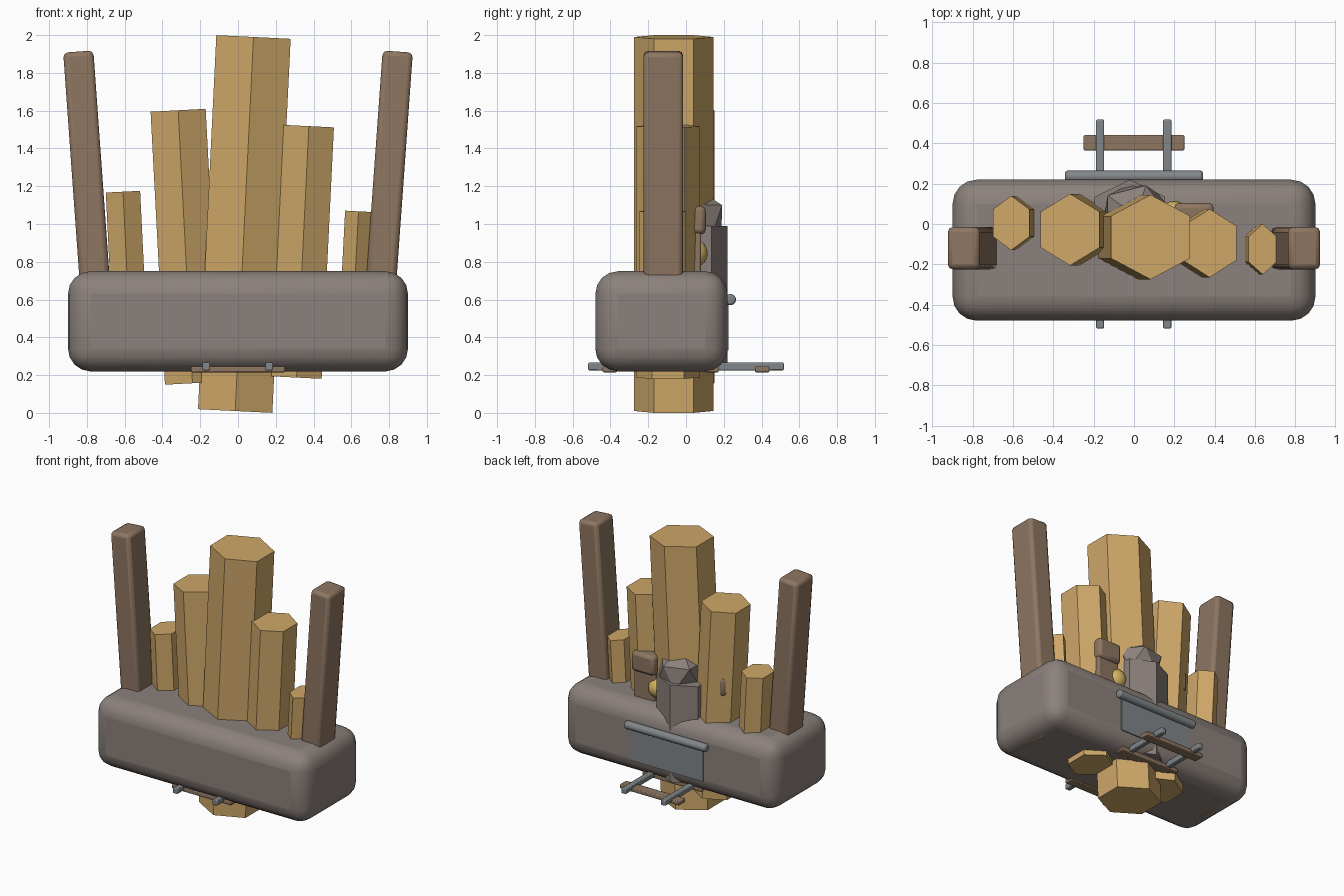
import bpy, bmesh, math, random
from mathutils import Vector

if "Cube" in bpy.data.objects:
    bpy.data.objects.remove(bpy.data.objects["Cube"])

random.seed(4)


def material(name, r, g, b):
    m = bpy.data.materials.new(name)
    m.diffuse_color = (r, g, b, 1)
    m.use_nodes = True
    m.node_tree.nodes["Principled BSDF"].inputs["Base Color"].default_value = m.diffuse_color
    return m


ROCK = material("rock", 0.26, 0.22, 0.20)
AMBER = material("amber", 0.62, 0.39, 0.14)
WOOD = material("wood", 0.27, 0.18, 0.12)
STEEL = material("steel", 0.22, 0.24, 0.25)
GOLD = material("gold", 0.65, 0.45, 0.12)


def finish(name, mat):
    ob = bpy.context.object
    ob.name = name
    ob.data.materials.append(mat)
    return ob


def box(name, lo, hi, mat, bevel=0.0, segments=2, tilt=0.0):
    """Box between two corners, rounded, tilted about y."""
    lo, hi = Vector(lo), Vector(hi)
    bpy.ops.mesh.primitive_cube_add(size=1, location=(lo + hi) / 2)
    ob = finish(name, mat)
    ob.scale = hi - lo
    bpy.ops.object.transform_apply(location=False, rotation=False, scale=True)
    ob.rotation_euler.y = tilt
    if bevel:
        mod = ob.modifiers.new("bevel", "BEVEL")
        mod.width, mod.segments = bevel, segments
        bpy.ops.object.shade_smooth_by_angle(angle=math.radians(35))
    return ob


def hex_column(name, bottom, top, y, radius, half_width, mat):
    """Hexagonal prism between two (x, z) axis points, one edge facing front."""
    b, t = Vector((bottom[0], y, bottom[1])), Vector((top[0], y, top[1]))
    axis = t - b
    bpy.ops.mesh.primitive_cylinder_add(vertices=6, radius=radius,
                                        depth=axis.length, location=(b + t) / 2)
    ob = finish(name, mat)
    ob.scale.x = half_width / (radius * math.cos(math.pi / 6))
    bpy.ops.object.transform_apply(location=False, rotation=False, scale=True)
    ob.rotation_euler.y = math.atan2(axis.x, axis.z)
    return ob


# Main rock bed
box("rock_bed", (-0.9, -0.48, 0.22), (0.9, 0.22, 0.75), ROCK, 0.12, 4)

# Leaning timber posts
for side, s in (("left", -1), ("right", 1)):
    box("post_" + side, (s * 0.785 - 0.08, -0.225, 0.22),
        (s * 0.785 + 0.08, -0.015, 1.915), WOOD, 0.025, 2, s * math.radians(4.1))

# Amber columns: bottom (x, z), top (x, z), y, radius, half width
columns = [
    ((-0.015, 0.01), (0.082, 1.99), -0.065, 0.21, 0.197),
    ((-0.241, 0.157), (-0.317, 1.602), -0.028, 0.178, 0.146),
    ((0.31, 0.187), (0.375, 1.518), -0.095, 0.17, 0.133),
    ((-0.565, 0.28), (-0.609, 1.171), 0.005, 0.135, 0.091),
    ((0.597, 0.28), (0.638, 1.067), -0.125, 0.125, 0.071),
]
for i, c in enumerate(columns):
    hex_column(f"amber_column_{i + 1}", *c, AMBER)

# Stone pillar at the back with a rough boulder on top
hex_column("stone_pillar", (-0.02, 0.25), (-0.02, 0.99), 0.05, 0.17, 0.175, ROCK)
bpy.ops.mesh.primitive_ico_sphere_add(subdivisions=1, radius=0.19,
                                      location=(0.01, 0.04, 1.02))
boulder = finish("boulder", ROCK)
for v in boulder.data.vertices:
    v.co *= random.uniform(0.9, 1.06)

# Steel plate with a round handle bar
box("back_plate", (-0.3, 0.19, 0.33), (0.3, 0.226, 0.6), STEEL)
bpy.ops.mesh.primitive_cylinder_add(vertices=16, radius=0.03, depth=0.685,
                                    location=(0, 0.235, 0.6),
                                    rotation=(0, math.pi / 2, 0))
bar = finish("handle_bar", STEEL)
mod = bar.modifiers.new("bevel", "BEVEL")
mod.width, mod.segments, mod.angle_limit = 0.012, 2, math.radians(40)
bpy.ops.object.shade_smooth_by_angle(angle=math.radians(40))

# Wooden brackets on both sides of the pillar
for side, s in (("left", -1), ("right", 1)):
    x0, x1 = sorted((s * 0.2, s * 0.395))
    box("bracket_" + side, (x0, 0.0, 0.945), (x1, 0.105, 1.095), WOOD, 0.025, 2)
    box("bracket_panel_" + side, (x0 + 0.01, 0.0, 0.74), (x1 - 0.01, 0.08, 0.96), WOOD, 0.01)

# Gold nugget
bpy.ops.mesh.primitive_uv_sphere_add(segments=16, ring_count=10, radius=0.075,
                                     location=(0.2, 0.04, 0.845))
finish("gold_nugget", GOLD)
bpy.ops.object.shade_smooth()

# Track: rails and sleepers
for side, x in (("left", -0.168), ("right", 0.165)):
    box("rail_" + side, (x - 0.02, -0.518, 0.225), (x + 0.02, 0.518, 0.266), STEEL, 0.006)
for i in range(4):
    y = -0.403 + i * 0.2687
    box(f"sleeper_{i + 1}", (-0.25, y - 0.038, 0.215), (0.25, y + 0.038, 0.246), WOOD, 0.006)
